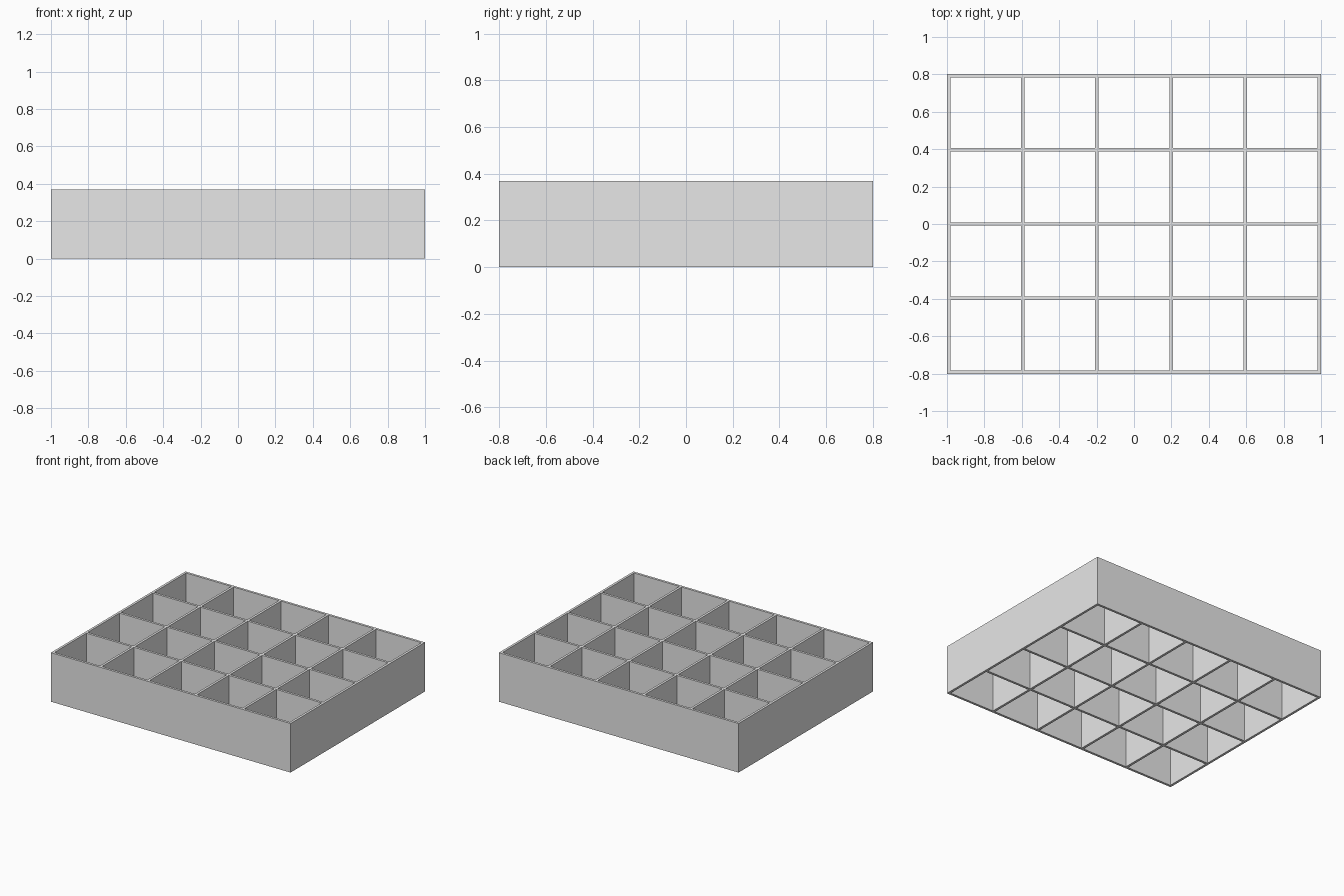
import bpy
import bmesh

COLUMNS, ROWS = 5, 4
WALL = 0.018
PITCH = (2.0 - WALL) / COLUMNS
HEIGHT = 0.37

cube = bpy.data.objects.get("Cube")
if cube:
    bpy.data.objects.remove(cube, do_unlink=True)

# Single plain grey for every wall
grey = bpy.data.materials.new("light_grey")
grey.use_nodes = True
colour = (0.8, 0.8, 0.8, 1.0)
grey.diffuse_color = colour
grey.node_tree.nodes["Principled BSDF"].inputs["Base Color"].default_value = colour


def wall_edges(cells):
    """Both sides of every wall across one direction, centred on zero."""
    start = -(cells * PITCH + WALL) / 2
    return [start + i * PITCH + side for i in range(cells + 1) for side in (0, WALL)]


# Lattice footprint: fill every strip that lies under a wall, leave cells open
xs, ys = wall_edges(COLUMNS), wall_edges(ROWS)
bm = bmesh.new()
verts = [[bm.verts.new((x, y, 0)) for y in ys] for x in xs]
for i in range(len(xs) - 1):
    for j in range(len(ys) - 1):
        if i % 2 == 0 or j % 2 == 0:
            bm.faces.new((verts[i][j], verts[i + 1][j],
                          verts[i + 1][j + 1], verts[i][j + 1]))

# Raise the footprint into walls, open at top and bottom
raised = bmesh.ops.extrude_face_region(bm, geom=bm.faces[:], use_keep_orig=True)
top = [v for v in raised["geom"] if isinstance(v, bmesh.types.BMVert)]
bmesh.ops.translate(bm, verts=top, vec=(0, 0, HEIGHT))
bmesh.ops.recalc_face_normals(bm, faces=bm.faces[:])

mesh = bpy.data.meshes.new("compartment_walls")
bm.to_mesh(mesh)
bm.free()
mesh.materials.append(grey)
walls = bpy.data.objects.new("compartment_walls", mesh)
bpy.context.collection.objects.link(walls)
